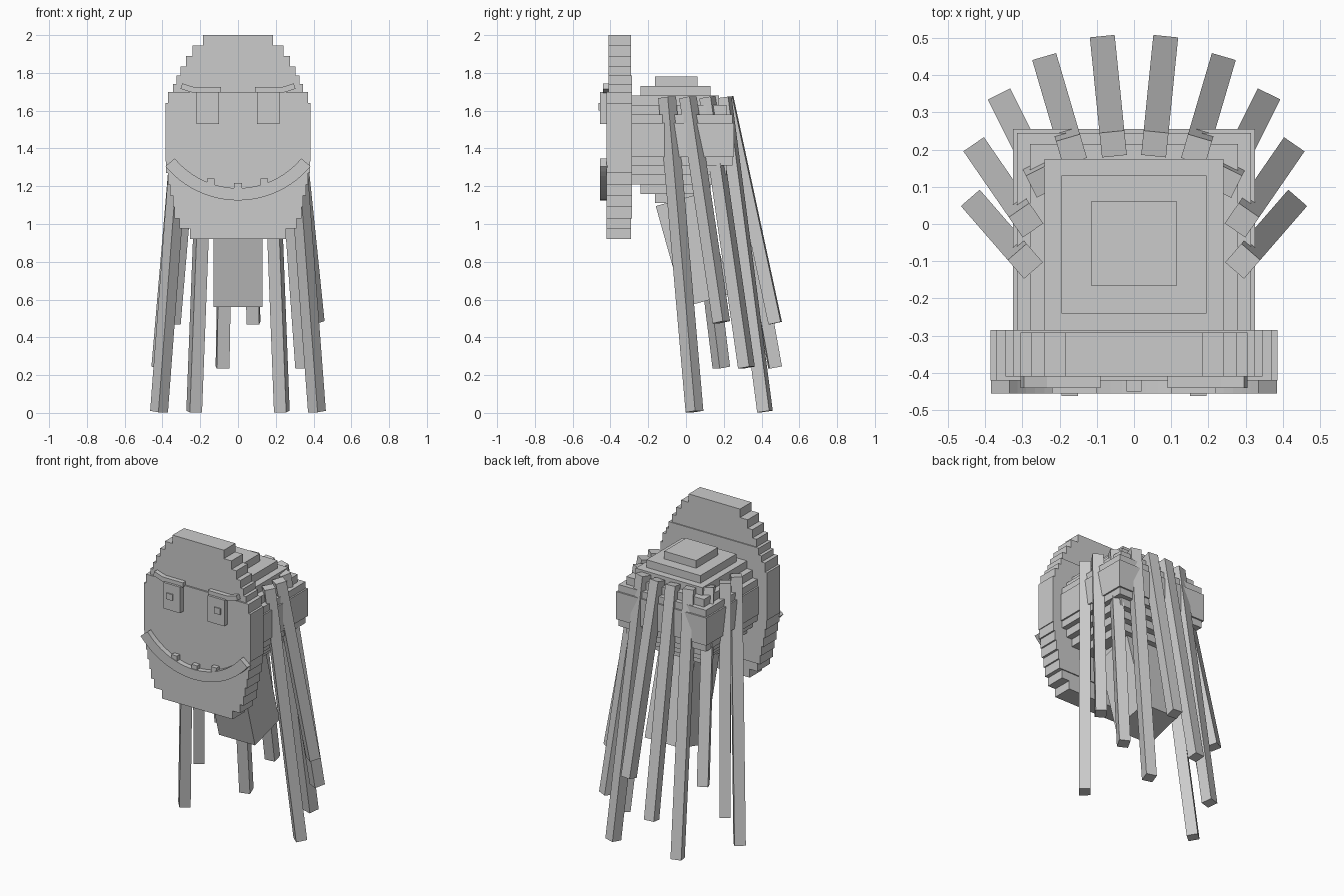
import bpy
import math
from mathutils import Matrix, Vector

cube = bpy.data.objects.get("Cube")
if cube:
    bpy.data.objects.remove(cube)

grey = bpy.data.materials.new("plain_grey")
grey.use_nodes = True
grey.diffuse_color = (0.6, 0.6, 0.6, 1)
grey.node_tree.nodes["Principled BSDF"].inputs["Base Color"].default_value = (0.6, 0.6, 0.6, 1)

BOX_FACES = [(0, 1, 3, 2), (4, 6, 7, 5), (0, 4, 5, 1), (2, 3, 7, 6), (0, 2, 6, 4), (1, 5, 7, 3)]


def make(name, verts, faces):
    mesh = bpy.data.meshes.new(name)
    mesh.from_pydata(verts, [], faces)
    mesh.materials.append(grey)
    obj = bpy.data.objects.new(name, mesh)
    bpy.context.collection.objects.link(obj)
    return obj


def boxes(name, parts):
    """One object from (x0, x1, y0, y1, z0, z1) boxes."""
    verts, faces = [], []
    for x0, x1, y0, y1, z0, z1 in parts:
        n = len(verts)
        verts += [(x, y, z) for x in (x0, x1) for y in (y0, y1) for z in (z0, z1)]
        faces += [[n + i for i in f] for f in BOX_FACES]
    return make(name, verts, faces)


def beam(name, top, bottom, out, size):
    """Square bar between two points, with one side turned towards out."""
    top, bottom = Vector(top), Vector(bottom)
    axis = (top - bottom).normalized()
    side = axis.cross(Vector(out)).normalized()
    face = side.cross(axis)
    obj = boxes(name, [(-size[0] / 2, size[0] / 2, -size[1] / 2, size[1] / 2,
                        -(top - bottom).length / 2, (top - bottom).length / 2)])
    turn = Matrix((side, face, axis)).transposed().to_4x4()
    obj.matrix_world = Matrix.Translation((top + bottom) / 2) @ turn
    return obj


# Stepped mask: (bottom height, half width), up to the crown
steps = [(0.92, 0.255), (0.975, 0.31), (1.03, 0.335), (1.09, 0.345), (1.15, 0.36),
         (1.21, 0.37), (1.27, 0.38), (1.33, 0.385), (1.64, 0.37), (1.70, 0.345),
         (1.74, 0.325), (1.785, 0.305), (1.835, 0.275), (1.89, 0.24), (1.945, 0.185), (2.0, 0)]
mask = []
for (z0, w), (z1, _) in zip(steps, steps[1:]):
    back = -0.285 if w > 0.32 else -0.292
    front = -0.42 if z0 < 1.69 else -0.41
    mask.append((-w, w, front, back, z0, z1))
boxes("mask", mask)

# Round head of stacked slabs, mirrored above and below its middle
slabs = [(0.325, 0.255, 0.09), (0.315, 0.245, 0.135), (0.28, 0.215, 0.185),
         (0.24, 0.175, 0.235), (0.195, 0.13, 0.285), (0.115, 0.06, 0.335)]
head = []
inner = 0
for w, back, h in slabs:
    front = {0.195: -0.24, 0.115: -0.165}.get(w, -0.288)
    spans = [(-h, h)] if inner == 0 else [(inner, h), (-h, -inner)]
    head += [(-w, w, front, back, 1.445 + a, 1.445 + b) for a, b in spans]
    inner = h
boxes("head", head)

# Leaning neck
lean = Vector((0, 0.27, -0.963))
neck_top = Vector((0, -0.035, 1.13))
beam("neck", neck_top, neck_top + lean * 0.555, (0, -1, 0), (0.26, 0.26))

# Hanging tendrils: plan of top, plan of foot, foot height on each side
tendrils = [
    ((0.056, 0.215), (0.082, 0.472), 0.475, 0.24),
    ((0.168, 0.20), (0.232, 0.418), 0.007, 0.007),
    ((0.246, 0.115), (0.348, 0.32), 0.24, 0.475),
    ((0.290, 0.01), (0.412, 0.187), 0.48, 0.24),
    ((0.292, -0.10), (0.418, 0.045), 0.007, 0.007),
]
for i, (top, foot, left_z, right_z) in enumerate(tendrils):
    for s, z, label in ((1, left_z, "left"), (-1, right_z, "right")):
        out = (s * (foot[0] - top[0]), foot[1] - top[1], 0)
        beam(f"tendril_{label}_{i + 1}", (s * top[0], top[1], 1.67),
             (s * foot[0], foot[1], z), out, (0.067, 0.067))

# Curved grin
verts, faces = [], []
count = 24
for i in range(count + 1):
    a = math.radians(-50.3 + 100.6 * i / count)
    for r in (0.435, 0.5):
        for y in (-0.455, -0.415):
            verts.append((r * math.sin(a), y, 1.625 - r * math.cos(a)))
    if i < count:
        n = 4 * i
        faces += [(n, n + 2, n + 6, n + 4), (n + 1, n + 5, n + 7, n + 3),
                  (n, n + 4, n + 5, n + 1), (n + 2, n + 3, n + 7, n + 6)]
faces += [(0, 1, 3, 2), (4 * count, 4 * count + 2, 4 * count + 3, 4 * count + 1)]
make("mouth", verts, faces)

# Teeth along the upper lip
teeth = []
for x in (-0.145, 0, 0.14):
    z = 1.625 - math.sqrt(0.435 ** 2 - x * x)
    teeth.append((x - 0.02, x + 0.02, -0.45, -0.415, z - 0.02, z + 0.027))
boxes("teeth", teeth)

# Eyes, pupils and brows
for s, label in ((1, "left"), (-1, "right")):
    def span(a, b):
        return tuple(sorted((s * a, s * b)))
    boxes(f"eye_{label}", [span(0.1, 0.22) + (-0.455, -0.415, 1.53, 1.7)])
    boxes(f"pupil_{label}", [span(0.15, 0.195) + (-0.462, -0.45, 1.6, 1.64)])
    boxes(f"brow_{label}", [span(0.09, 0.24) + (-0.44, -0.405, 1.695, 1.725)])
    beam(f"brow_tip_{label}", (s * 0.3, -0.423, 1.73), (s * 0.23, -0.423, 1.708),
         (0, -1, 0), (0.03, 0.034))
